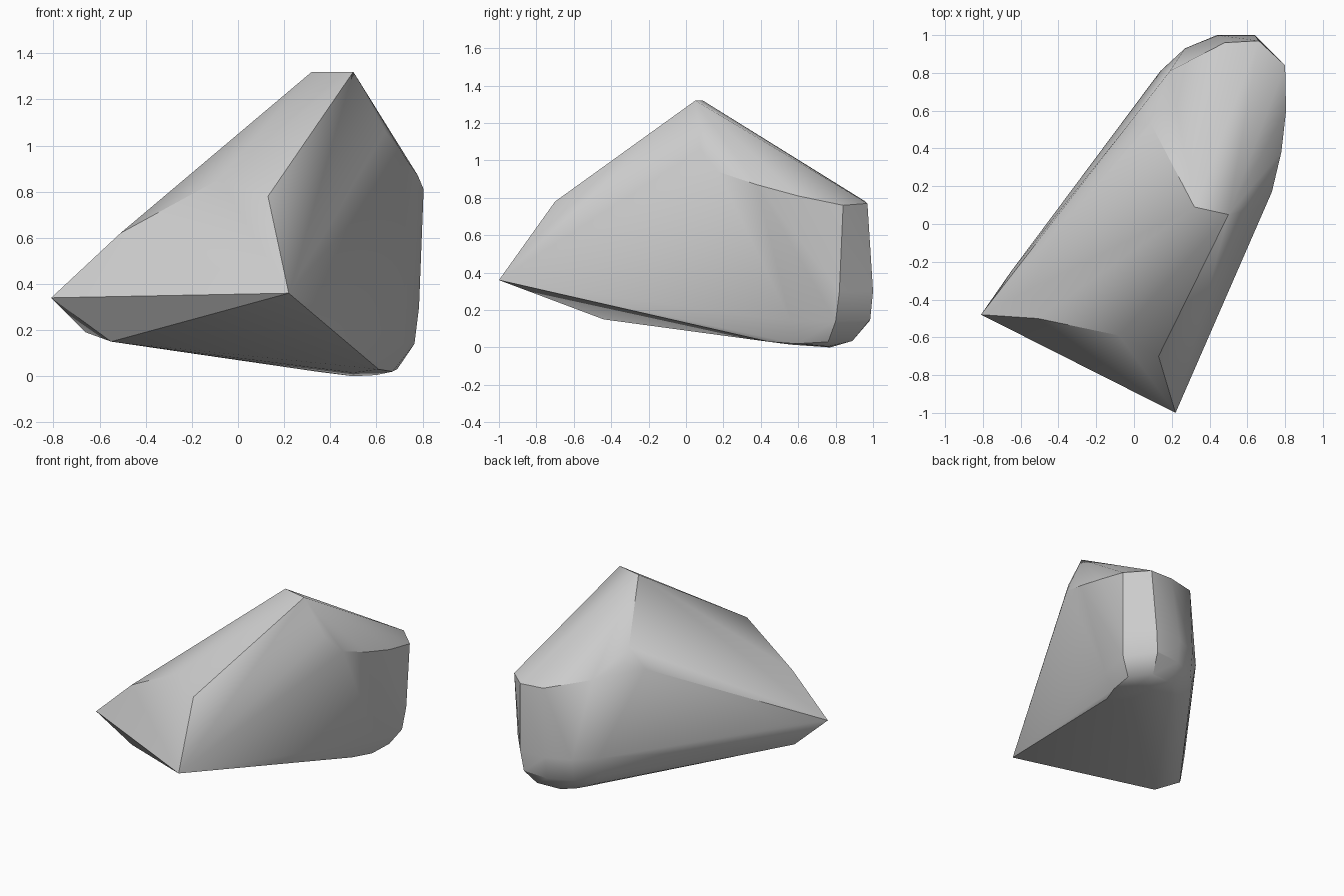
import bpy, bmesh, math

cube = bpy.data.objects.get("Cube")
if cube:
    bpy.data.objects.remove(cube, do_unlink=True)

# One plain stone colour
stone = bpy.data.materials.new("stone grey")
stone.use_nodes = True
grey = (0.6, 0.6, 0.6, 1)
stone.diffuse_color = grey
stone.node_tree.nodes["Principled BSDF"].inputs["Base Color"].default_value = grey

# Corner groups of the faceted boulder
left_tip = [(-.81, -.48, .34), (-.66, -.31, .19), (-.55, -.44, .15), (-.65, -.25, .36)]
front_tip = [(.22, -1, .36)]
front_ridge = [(-.51, -.5, .62), (-.08, -.59, .855), (.13, -.7, .78)]
peak = [(.32, .09, 1.32), (.5, .05, 1.32)]
shoulder = [(.73, .17, .94), (.78, .38, .87), (.805, .6, .81), (.8, .84, .76),
            (.66, .97, .77), (.48, .96, .78), (.19, .81, .86), (.07, .62, .94)]
# Extra corners that soften the long ridges beside the peak
soft_ridges = [(.64, .08, 1.06), (.09, .53, 1.02), (-.035, .52, .89)]
rear_wall = [(.14, .81, .3), (.27, .93, .3), (.44, 1, .3), (.64, 1, .3), (.785, .82, .3)]
rear_foot = [(.15, .78, .16), (.27, .91, .14), (.44, .98, .14), (.62, .985, .15),
             (.765, .8, .14), (.72, .56, .14)]
underside = [(.2, .76, .08), (.28, .77, .04), (.4, .88, .035), (.58, .89, .035),
             (.69, .76, .03), (.67, .59, .02), (.61, .445, .03), (.5, .77, 0),
             (.6, .76, .005), (.34, .79, .02), (.5, .56, .015)]

# Wrap the corners in a hull
bm = bmesh.new()
for group in (left_tip, front_tip, front_ridge, peak, shoulder, soft_ridges,
              rear_wall, rear_foot, underside):
    for corner in group:
        bm.verts.new(corner)
bmesh.ops.convex_hull(bm, input=bm.verts)
loose = [v for v in bm.verts if not v.link_faces]
bmesh.ops.delete(bm, geom=loose, context="VERTS")
bmesh.ops.dissolve_limit(bm, angle_limit=math.radians(1), verts=bm.verts, edges=bm.edges)
bmesh.ops.recalc_face_normals(bm, faces=bm.faces)

mesh = bpy.data.meshes.new("boulder")
bm.to_mesh(mesh)
bm.free()
mesh.materials.append(stone)
boulder = bpy.data.objects.new("boulder", mesh)
bpy.context.collection.objects.link(boulder)

# Soft shading over gentle facets, crisp at strong edges
bpy.ops.object.select_all(action="DESELECT")
boulder.select_set(True)
bpy.context.view_layer.objects.active = boulder
bpy.ops.object.shade_smooth_by_angle(angle=math.radians(30))
